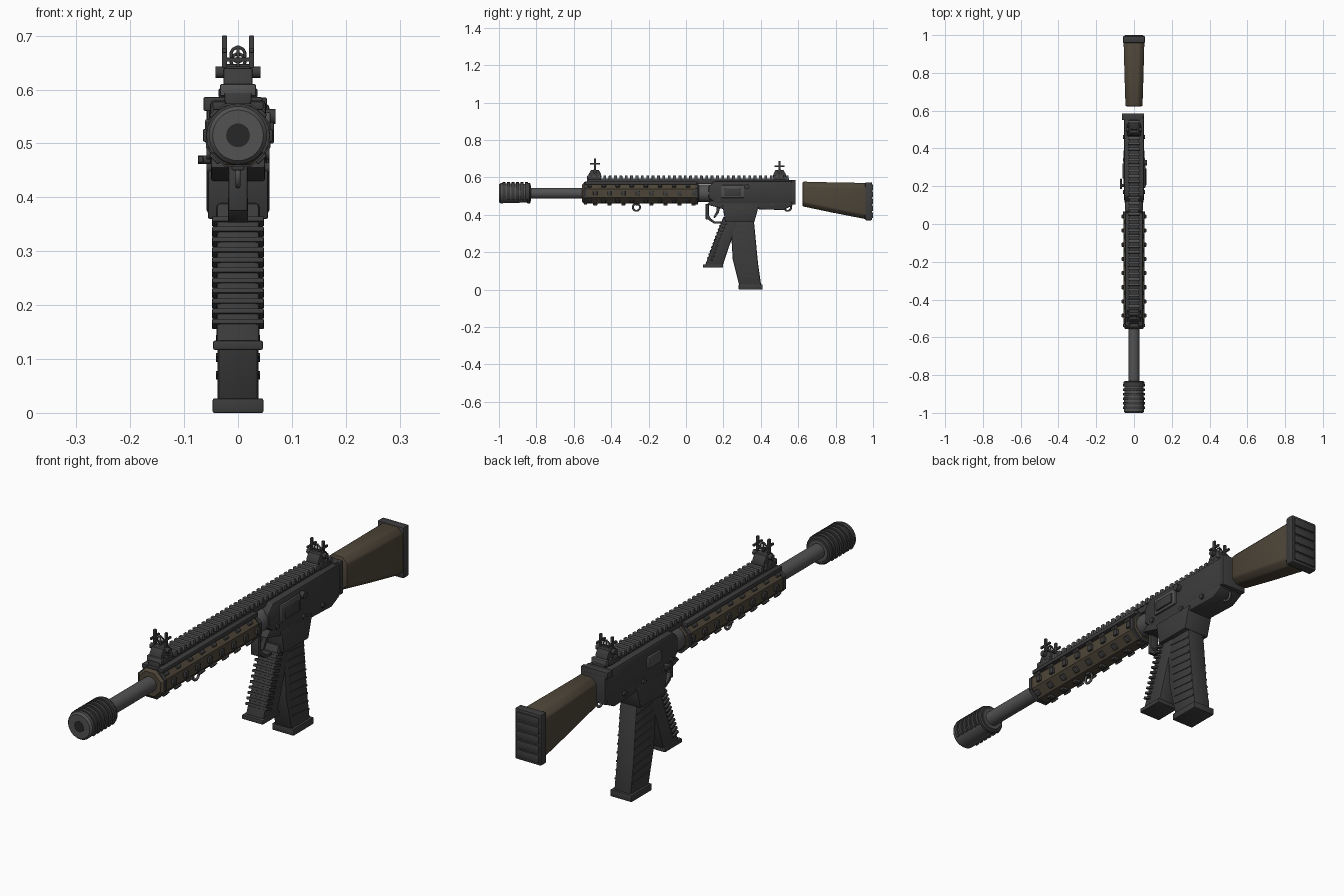
import bpy, bmesh
from math import pi, sin, cos, radians
from mathutils import Matrix, Vector

if "Cube" in bpy.data.objects:
    bpy.data.objects.remove(bpy.data.objects["Cube"])


def mat(name, c):
    m = bpy.data.materials.new(name)
    m.diffuse_color = (*c, 1)
    m.use_nodes = True
    m.node_tree.nodes["Principled BSDF"].inputs["Base Color"].default_value = m.diffuse_color
    return m


DARK = mat("dark_metal", (0.045, 0.045, 0.045))
STEEL = mat("steel", (0.085, 0.085, 0.085))
BROWN = mat("brown", (0.075, 0.06, 0.04))
BLACK = mat("black", (0.02, 0.02, 0.02))


def finish(bm, name, m, bevel=0.0):
    bmesh.ops.recalc_face_normals(bm, faces=bm.faces)
    if bevel:
        edges = [e for e in bm.edges if len(e.link_faces) == 2 and e.calc_face_angle() > 0.6]
        bmesh.ops.bevel(bm, geom=edges, offset=bevel, segments=2, profile=0.5, affect='EDGES', clamp_overlap=True)
    for f in bm.faces:
        f.smooth = True
    me = bpy.data.meshes.new(name)
    bm.to_mesh(me)
    bm.free()
    me.set_sharp_from_angle(angle=radians(30))
    me.materials.append(m)
    ob = bpy.data.objects.new(name, me)
    bpy.context.collection.objects.link(ob)
    return ob


def add_box(bm, x, y, z, rot=0):
    """Box from (min, max) ranges, turned about its own x axis."""
    c = Vector((sum(x) / 2, sum(y) / 2, sum(z) / 2))
    s = Matrix.Diagonal((x[1] - x[0], y[1] - y[0], z[1] - z[0], 1))
    bmesh.ops.create_cube(bm, size=1, matrix=Matrix.Translation(c) @ Matrix.Rotation(rot, 4, 'X') @ s)


def box(name, x, y, z, m=DARK, bevel=0.003, rot=0):
    bm = bmesh.new()
    add_box(bm, x, y, z, rot)
    return finish(bm, name, m, bevel)


def prism(name, pts, hw, m=DARK, bevel=0.004):
    """Side profile of (y, z) points extruded to half width hw."""
    bm = bmesh.new()
    f = bm.faces.new([bm.verts.new((-hw, y, z)) for y, z in pts])
    r = bmesh.ops.extrude_face_region(bm, geom=[f])
    bmesh.ops.translate(bm, vec=(2 * hw, 0, 0), verts=[v for v in r['geom'] if isinstance(v, bmesh.types.BMVert)])
    return finish(bm, name, m, bevel)


def lathe(name, rings, z=0.515, n=32, m=DARK, phase=0.0):
    """Solid of (y, radius) rings about the bore line."""
    bm = bmesh.new()
    loops = [[bm.verts.new((r * cos(phase + 2 * pi * i / n), y, z + r * sin(phase + 2 * pi * i / n)))
              for i in range(n)] for y, r in rings]
    for a, b in zip(loops, loops[1:]):
        for i in range(n):
            bm.faces.new((a[i], a[(i + 1) % n], b[(i + 1) % n], b[i]))
    bm.faces.new(loops[0])
    bm.faces.new(loops[-1])
    return finish(bm, name, m)


def pin(name, x0, x1, y, z, r, m=DARK):
    bm = bmesh.new()
    bmesh.ops.create_cone(bm, cap_ends=True, segments=16, radius1=r, radius2=r, depth=x1 - x0,
                          matrix=Matrix.Translation(((x0 + x1) / 2, y, z)) @ Matrix.Rotation(pi / 2, 4, 'Y'))
    return finish(bm, name, m)


def tube(name, pts, r, closed=False, m=DARK):
    cu = bpy.data.curves.new(name, 'CURVE')
    cu.dimensions, cu.bevel_depth, cu.bevel_resolution = '3D', r, 2
    cu.use_fill_caps = True
    s = cu.splines.new('POLY')
    s.points.add(len(pts) - 1)
    for p, co in zip(s.points, pts):
        p.co = (*co, 1)
    s.use_cyclic_u = closed
    cu.materials.append(m)
    bpy.context.collection.objects.link(bpy.data.objects.new(name, cu))


def circle(x, y, z, r, plane):
    a = [2 * pi * i / 20 for i in range(20)]
    return [(x, y + r * cos(t), z + r * sin(t)) if plane == 'YZ' else (x + r * cos(t), y, z + r * sin(t)) for t in a]


# Muzzle device: smooth core, ribs over the top and sides, bore
lathe("muzzle_core", [(-1, 0.047), (-0.992, 0.054), (-0.86, 0.05), (-0.84, 0.05), (-0.83, 0.042)], m=STEEL)
lathe("muzzle_collar", [(-0.85, 0.05), (-0.847, 0.055), (-0.836, 0.055), (-0.832, 0.05)])
lathe("bore", [(-1.0005, 0.022), (-0.98, 0.022)], m=BLACK)
bm = bmesh.new()
for i in range(6):
    y = -0.98 + i * 0.024
    arc = [radians(-35 + 250 * k / 14) for k in range(15)]
    quads = [[bm.verts.new((r * cos(t), yy, 0.515 + r * sin(t))) for t in arc]
             for r, yy in ((0.045, y), (0.059, y), (0.059, y + 0.014), (0.045, y + 0.014))]
    for j in range(4):
        a, b = quads[j], quads[(j + 1) % 4]
        for k in range(14):
            bm.faces.new((a[k], a[k + 1], b[k + 1], b[k]))
    for k in (0, 14):
        bm.faces.new([q[k] for q in quads])
finish(bm, "muzzle_ribs", DARK)

# Barrel, handguard and barrel nut
lathe("barrel", [(-0.84, 0.029), (-0.54, 0.029)], m=STEEL)
lathe("handguard", [(-0.555, 0.05), (-0.545, 0.06), (0.06, 0.06), (0.07, 0.05)], n=8, m=BROWN, phase=pi / 8)
for i, y in enumerate((-0.545, 0.05)):
    lathe(f"handguard_band_{i}", [(y, 0.064), (y + 0.015, 0.064)], n=8, phase=pi / 8)
lathe("barrel_nut", [(0.06, 0.042), (0.075, 0.048), (0.14, 0.048)], m=STEEL)

# Raised studs on the handguard faces
bm = bmesh.new()
for ang in (0, 45, -45, 180, 135, 225, 270):
    for i in range(8):
        y = -0.485 + i * 0.075 + (0.0 if ang % 90 == 0 else -0.03)
        m4 = (Matrix.Translation((0, y, 0.515)) @ Matrix.Rotation(-radians(ang), 4, 'Y')
              @ Matrix.Translation((0.056, 0, 0)) @ Matrix.Diagonal((0.018, 0.022, 0.024, 1)))
        bmesh.ops.create_cube(bm, size=1, matrix=m4)
finish(bm, "handguard_studs", DARK, 0.003)

# Top rail with teeth
prism("rail_base", [(-0.53, 0.565), (0.55, 0.565), (0.55, 0.594), (-0.53, 0.594)], 0.025, bevel=0.002)
bm = bmesh.new()
for i in range(38):
    y = -0.528 + i * 0.0287
    add_box(bm, (-0.033, 0.033), (y, y + 0.015), (0.588, 0.61))
finish(bm, "rail_teeth", STEEL, 0.002)
for s in (-1, 1):
    box(f"rail_side_{s}", sorted((s * 0.022, s * 0.047)), (-0.54, 0.06), (0.562, 0.578))


# Flip-up sights
def sight(name, y, top):
    prism(name + "_base", [(y - 0.035, 0.597), (y + 0.035, 0.597), (y + 0.033, 0.618), (y + 0.02, 0.64),
                           (y - 0.02, 0.64), (y - 0.033, 0.618)], 0.027)
    box(name + "_clamp", (-0.036, 0.036), (y - 0.033, y + 0.033), (0.585, 0.602))
    pin(name + "_knobs", -0.042, 0.042, y, 0.632, 0.011)
    for s in (-1, 1):
        x = s * 0.025
        box(f"{name}_post_{s}", (x - 0.005, x + 0.005), (y - 0.006, y + 0.006), (0.63, top), bevel=0.002)
        box(f"{name}_wing_{s}", (x - 0.004, x + 0.004), (y - 0.027, y + 0.027), (top - 0.032, top - 0.024), bevel=0.001)
    box(name + "_crossbar", (-0.028, 0.028), (y - 0.004, y + 0.004), (top - 0.048, top - 0.041), bevel=0.001)
    box(name + "_pin", (-0.003, 0.003), (y - 0.003, y + 0.003), (0.63, top - 0.018), bevel=0.001)
    tube(name + "_ring", circle(0, y, top - 0.035, 0.013, 'XZ'), 0.003, True)


sight("front_sight", -0.487, 0.70)
sight("rear_sight", 0.5, 0.688)

# Receiver, magazine well and back plate
prism("upper_receiver", [(0.12, 0.49), (0.12, 0.55), (0.15, 0.58), (0.58, 0.58), (0.58, 0.46), (0.16, 0.46)], 0.052, bevel=0.008)
prism("lower_receiver", [(0.11, 0.455), (0.13, 0.475), (0.57, 0.475), (0.57, 0.45), (0.52, 0.425), (0.37, 0.43),
                         (0.20, 0.43)], 0.05)
prism("magazine_well", [(0.195, 0.45), (0.39, 0.45), (0.365, 0.36), (0.21, 0.36)], 0.056)
box("back_plate", (-0.054, 0.054), (0.565, 0.585), (0.455, 0.585))
box("charging_handle", (-0.064, 0.045), (0.55, 0.585), (0.56, 0.586))
box("ejection_port", (0.045, 0.06), (0.19, 0.31), (0.49, 0.558), STEEL)
box("port_cover", (0.055, 0.067), (0.205, 0.295), (0.5, 0.54))
pin("forward_assist", 0.045, 0.07, 0.325, 0.55, 0.014)
box("left_panel", (-0.061, -0.045), (0.24, 0.32), (0.5, 0.545), STEEL)
pin("selector", -0.074, -0.045, 0.205, 0.47, 0.008)
box("selector_lever", (-0.074, -0.064), (0.185, 0.24), (0.464, 0.477))
for i, (y, z) in enumerate(((0.17, 0.48), (0.34, 0.455), (0.46, 0.455))):
    pin(f"receiver_pin_{i}", -0.058, 0.058, y, z, 0.01)

# Trigger and guard
box("guard_front", (-0.018, 0.018), (0.105, 0.122), (0.375, 0.458))
prism("guard_bow", [(0.107, 0.39), (0.125, 0.368), (0.15, 0.353), (0.21, 0.353), (0.21, 0.364), (0.155, 0.364),
                    (0.135, 0.378), (0.12, 0.4)], 0.019, bevel=0.002)
prism("trigger", [(0.165, 0.45), (0.163, 0.42), (0.145, 0.385), (0.155, 0.382), (0.175, 0.41), (0.185, 0.45)], 0.009, bevel=0.002)

# Front grip with ribs
prism("grip", [(0.2, 0.39), (0.285, 0.39), (0.195, 0.125), (0.1, 0.125)], 0.04, bevel=0.008)
box("grip_base", (-0.046, 0.046), (0.09, 0.198), (0.117, 0.134))
bm = bmesh.new()
for i in range(11):
    t = (0.165 + i * 0.019 - 0.125) / 0.265
    y, z = 0.1 + 0.1 * t, 0.125 + 0.265 * t
    add_box(bm, (-0.048, 0.048), (y - 0.003, y + 0.03), (z - 0.005, z + 0.005), -0.35)
finish(bm, "grip_ribs", DARK, 0.002)

# Magazine with slanted side ribs
prism("magazine", [(0.235, 0.4), (0.36, 0.4), (0.385, 0.14), (0.402, 0.02), (0.285, 0.02), (0.25, 0.16)], 0.038, bevel=0.008)
box("magazine_base", (-0.047, 0.047), (0.282, 0.41), (0, 0.027))
bm = bmesh.new()
for i in range(9):
    z = 0.07 + i * 0.033
    y = 0.338 - (z - 0.07) * 0.115
    add_box(bm, (-0.0405, 0.0405), (y - 0.05, y + 0.053), (z - 0.003, z + 0.003), -0.1)
finish(bm, "magazine_ribs", DARK)

# Stock: chamfered sections lofted toward the butt
bm = bmesh.new()
loops = []
for y, hw, z0, z1 in ((0.623, 0.045, 0.445, 0.577), (0.78, 0.05, 0.412, 0.573), (0.965, 0.055, 0.376, 0.57)):
    c = 0.022
    sec = [(-hw + c, z0), (hw - c, z0), (hw, z0 + c), (hw, z1 - c), (hw - c, z1), (c - hw, z1), (-hw, z1 - c), (-hw, z0 + c)]
    loops.append([bm.verts.new((x, y, z)) for x, z in sec])
for a, b in zip(loops, loops[1:]):
    for i in range(8):
        bm.faces.new((a[i], a[(i + 1) % 8], b[(i + 1) % 8], b[i]))
bm.faces.new(loops[0])
bm.faces.new(loops[-1])
finish(bm, "stock", BROWN, 0.006)
box("butt_pad", (-0.058, 0.058), (0.958, 0.995), (0.37, 0.573), bevel=0.006)
bm = bmesh.new()
for i in range(5):
    add_box(bm, (-0.05, 0.05), (0.985, 1.0), (0.382 + i * 0.037, 0.413 + i * 0.037))
finish(bm, "butt_pad_ridges", DARK, 0.003)

# Sling rings
for n, y, z in (("front", -0.265, 0.44), ("rear", 0.543, 0.44)):
    tube(n + "_sling_ring", circle(0, y, z, 0.019, 'YZ'), 0.005, True, STEEL)
